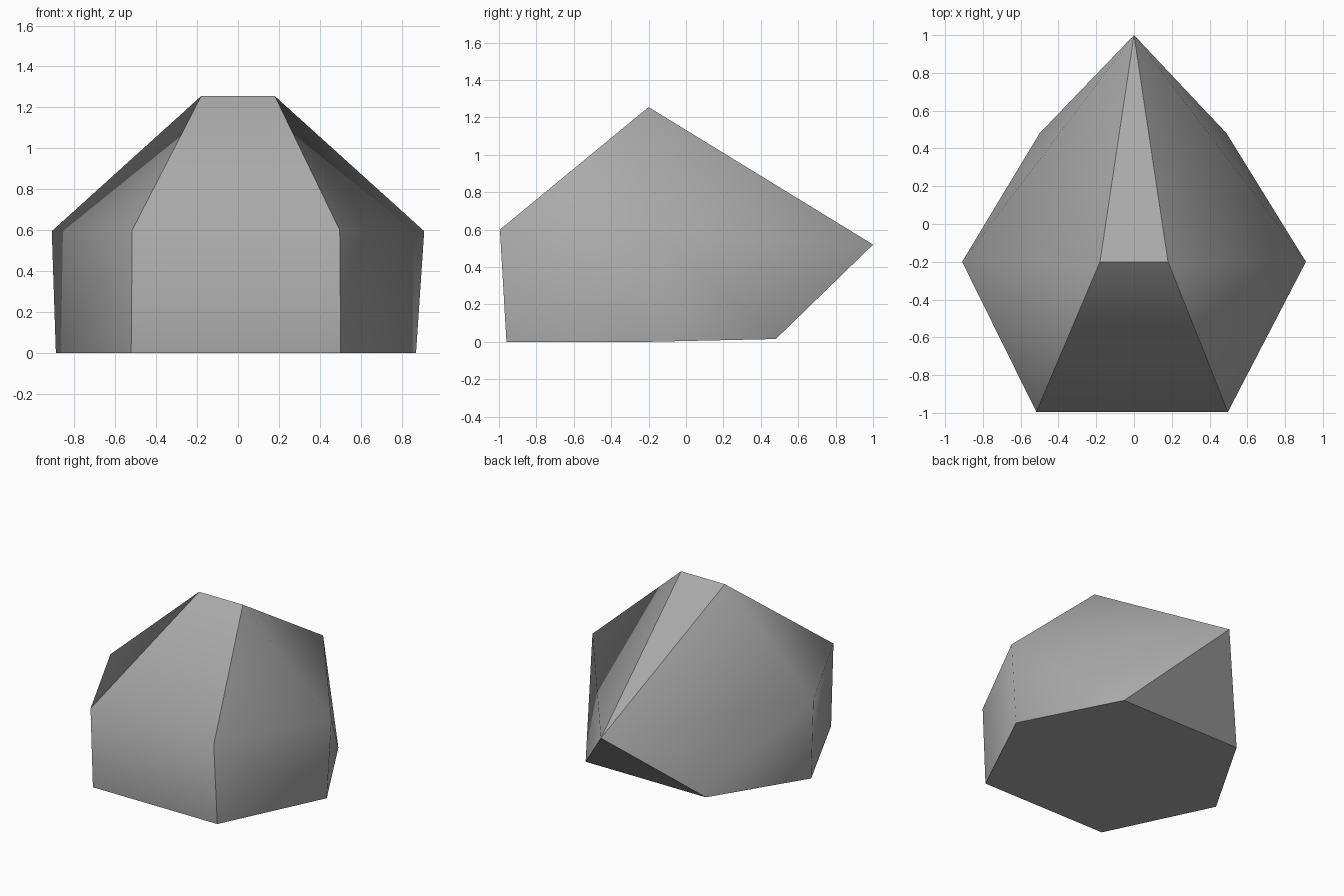
import bpy
import bmesh

cube = bpy.data.objects.get("Cube")
if cube:
    bpy.data.objects.remove(cube, do_unlink=True)

# One plain stone colour
stone = bpy.data.materials.new("stone grey")
stone.use_nodes = True
grey = (0.4, 0.4, 0.4, 1.0)
stone.diffuse_color = grey
stone.node_tree.nodes["Principled BSDF"].inputs["Base Color"].default_value = grey

bm = bmesh.new()

# Corner points come in left/right pairs; shift gives the slight lopsidedness
corners = {
    "ridge": (0.18, -0.20, 1.255, 0.0),
    "brow": (0.507, -0.995, 0.60, -0.01),
    "toe": (0.512, -0.96, 0.0, -0.01),
    "flank": (0.91, -0.20, 0.595, 0.0),
    "foot": (0.88, -0.20, 0.0, -0.01),
    "heel": (0.495, 0.48, 0.015, -0.005),
}
pt = {}
for name, (x, y, z, shift) in corners.items():
    for side in (1, -1):
        pt[name, side] = bm.verts.new((side * x + shift, y, z))
tip = bm.verts.new((0, 1.0, 0.52))

group = bm.faces.layers.int.new("smooth_group")


def face(number, *verts):
    f = bm.faces.new(verts)
    f[group] = number
    f.smooth = True


def ring(names):
    """Closed loop of names down one side and back up the other."""
    return [pt[n, 1] for n in names] + [pt[n, -1] for n in reversed(names)]


# Front slope and front wall, roof wedge, back undercut, base
face(0, *ring(["ridge", "brow"]))
face(0, *ring(["brow", "toe"]))
face(1, *ring(["ridge"]), tip)
face(2, *ring(["heel"]), tip)
face(3, *ring(["toe", "foot", "heel"]))

# Rounded-looking flanks, mirrored
for side in (1, -1):
    ridge, brow, toe, flank, foot, heel = (pt[n, side] for n in corners)
    number = 5 + side
    face(number, ridge, brow, flank)
    face(number, brow, toe, foot, flank)
    face(number, ridge, flank, tip)
    face(number, flank, heel, tip)
    face(number, flank, foot, heel)

bmesh.ops.recalc_face_normals(bm, faces=bm.faces)

# Crisp edges only where two sides of the rock meet
for edge in bm.edges:
    edge.smooth = len({f[group] for f in edge.link_faces}) == 1
bm.faces.layers.int.remove(group)

mesh = bpy.data.meshes.new("rock")
bm.to_mesh(mesh)
bm.free()
mesh.materials.append(stone)
rock = bpy.data.objects.new("rock", mesh)
bpy.context.collection.objects.link(rock)
